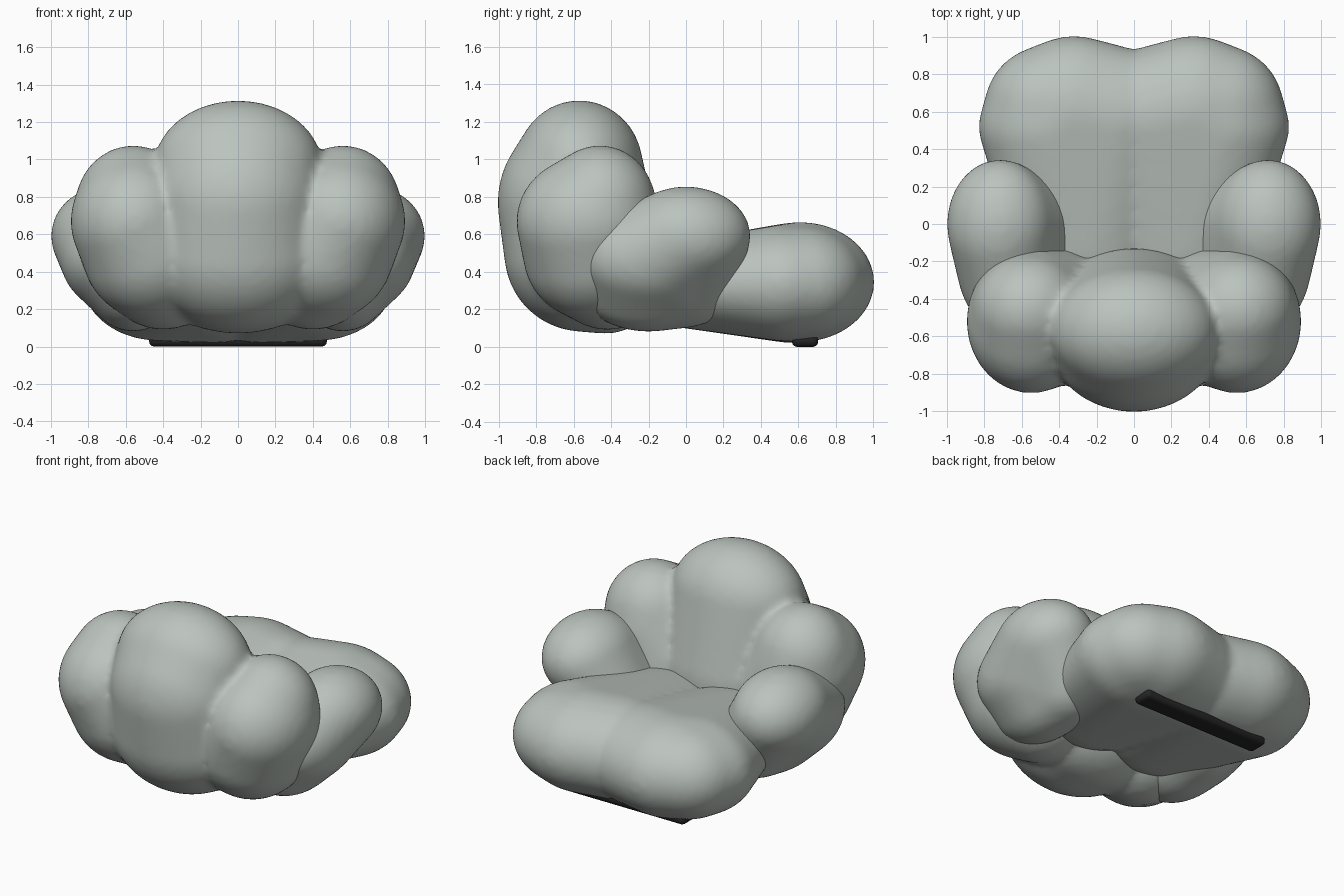
import bpy, bmesh, math
from mathutils import Matrix

if "Cube" in bpy.data.objects:
    bpy.data.objects.remove(bpy.data.objects["Cube"])


def material(name, rgb):
    m = bpy.data.materials.new(name)
    m.diffuse_color = (*rgb, 1)
    m.use_nodes = True
    m.node_tree.nodes["Principled BSDF"].inputs["Base Color"].default_value = m.diffuse_color
    return m


fabric = material("sage grey fabric", (0.50, 0.55, 0.515))
rubber = material("black rubber", (0.018, 0.018, 0.018))


def lobe(bm, blobs, side=1):
    """Puffy cushion lobe: convex hull around (centre, radii) ellipsoids."""
    part = bmesh.new()
    for (x, y, z), r in blobs:
        mat = Matrix.Translation((x * side, y, z)) @ Matrix.Diagonal((*r, 1))
        bmesh.ops.create_icosphere(part, subdivisions=4, radius=1, matrix=mat)
    hull = bmesh.ops.convex_hull(part, input=part.verts)
    junk = [g for g in hull["geom_interior"] if isinstance(g, bmesh.types.BMVert)]
    bmesh.ops.delete(part, geom=junk, context='VERTS')
    bmesh.ops.recalc_face_normals(part, faces=part.faces)
    tmp = bpy.data.meshes.new("tmp")
    part.to_mesh(tmp)
    part.free()
    bm.from_mesh(tmp)
    bpy.data.meshes.remove(tmp)


def cushion(name, lobes):
    """Fuse lobes into one soft, smooth cushion."""
    bm = bmesh.new()
    for blobs, side in lobes:
        lobe(bm, blobs, side)
    me = bpy.data.meshes.new(name)
    bm.to_mesh(me)
    bm.free()
    me.materials.append(fabric)
    ob = bpy.data.objects.new(name, me)
    bpy.context.collection.objects.link(ob)
    rem = ob.modifiers.new("fuse", 'REMESH')
    rem.mode = 'VOXEL'
    rem.voxel_size = 0.025
    rem.use_smooth_shade = True
    sm = ob.modifiers.new("soften", 'SMOOTH')
    sm.factor = 0.5
    sm.iterations = 6
    return ob


# Backrest: tall middle lobe
back_mid = [((0, -0.57, 0.96), (0.45, 0.34, 0.355)),
            ((0, -0.61, 0.77), (0.46, 0.395, 0.45)),
            ((0, -0.55, 0.50), (0.50, 0.42, 0.42)),
            ((0, -0.43, 0.36), (0.46, 0.30, 0.29))]
# Backrest: shoulder lobe
back_side = [((0.56, -0.46, 0.75), (0.31, 0.30, 0.325)),
             ((0.55, -0.52, 0.67), (0.345, 0.385, 0.35)),
             ((0.46, -0.50, 0.50), (0.37, 0.37, 0.36)),
             ((0.40, -0.42, 0.37), (0.31, 0.30, 0.28))]
# Armrest
arm = [((0.715, 0.0, 0.59), (0.285, 0.345, 0.265)),
       ((0.68, -0.20, 0.48), (0.27, 0.38, 0.28)),
       ((0.56, -0.20, 0.34), (0.25, 0.38, 0.26)),
       ((0.54, -0.02, 0.35), (0.25, 0.29, 0.25))]
# Seat half
seat = [((0.32, 0.61, 0.345), (0.40, 0.395, 0.32)),
        ((0.42, 0.52, 0.34), (0.41, 0.34, 0.31)),
        ((0.44, 0.62, 0.345), (0.36, 0.34, 0.30)),
        ((0.12, 0.57, 0.34), (0.42, 0.38, 0.32)),
        ((0.25, -0.05, 0.33), (0.40, 0.35, 0.22))]

cushion("backrest", [(back_mid, 1), (back_side, 1), (back_side, -1)])
cushion("right_armrest", [(arm, 1)])
cushion("left_armrest", [(arm, -1)])
cushion("seat", [(seat, 1), (seat, -1)])

# Front foot: flat black bar with rounded ends
bm = bmesh.new()
bmesh.ops.create_cube(bm, size=1, matrix=Matrix.Translation((0, 0.635, 0.03))
                      @ Matrix.Diagonal((0.95, 0.14, 0.06, 1)))
me = bpy.data.meshes.new("front_foot")
bm.to_mesh(me)
bm.free()
me.materials.append(rubber)
foot = bpy.data.objects.new("front_foot", me)
bpy.context.collection.objects.link(foot)
bev = foot.modifiers.new("round", 'BEVEL')
bev.width = 0.026
bev.segments = 3
bpy.context.view_layer.objects.active = foot
foot.select_set(True)
bpy.ops.object.shade_smooth_by_angle(angle=math.radians(40))
